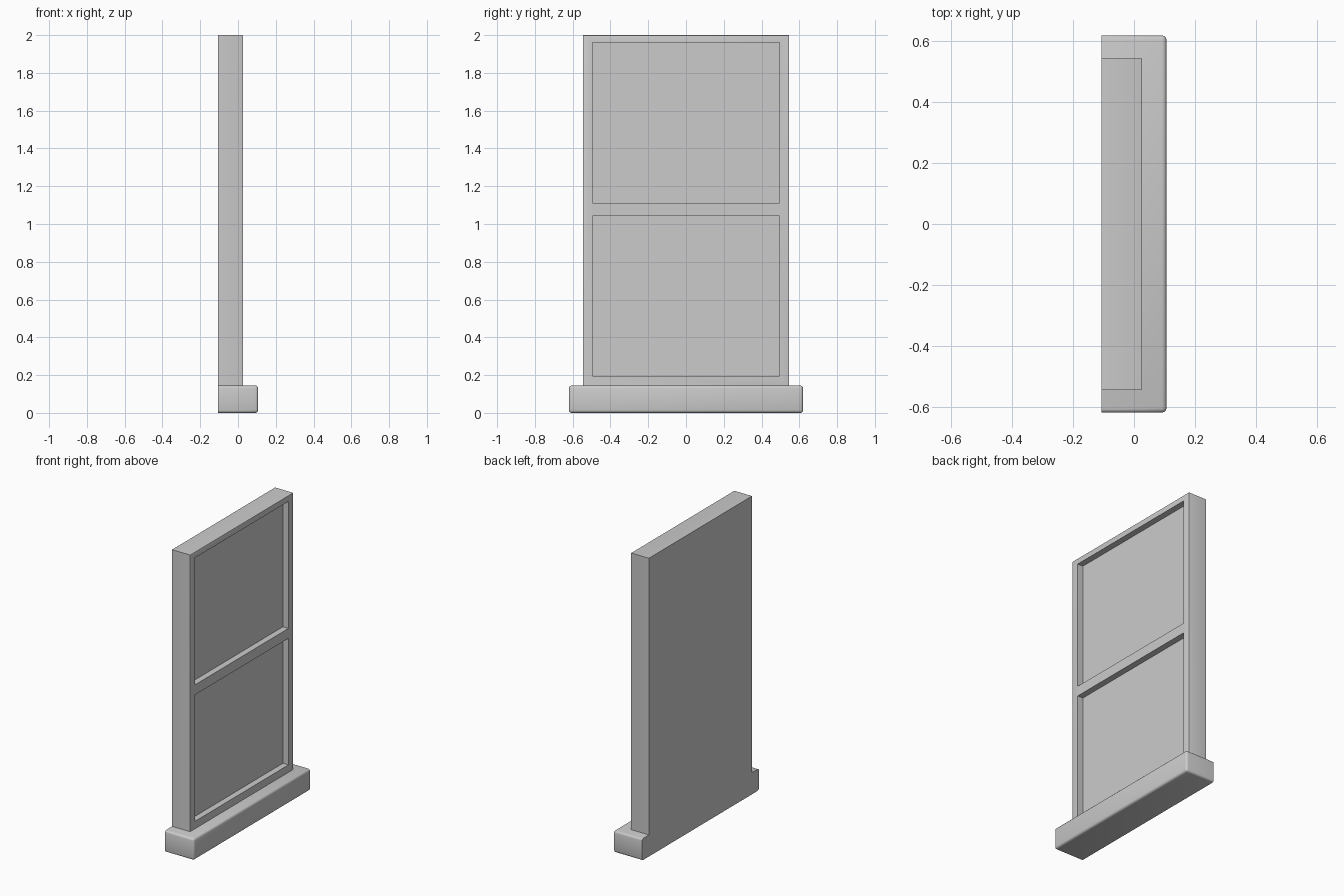
import bpy, bmesh

if "Cube" in bpy.data.objects:
    bpy.data.objects.remove(bpy.data.objects["Cube"])

BACK = -0.107
SILL_TOP = 0.145


def box(name, x, y, z, bevel=0.0, segments=3):
    """Box from ranges; bevel rounds every edge that is not in the skipped planes."""
    bm = bmesh.new()
    bmesh.ops.create_cube(bm, size=1)
    for v in bm.verts:
        v.co = [lo if c < 0 else hi for c, (lo, hi) in zip(v.co, (x, y, z))]
    if bevel:
        # keep the wall-side edges sharp
        edges = [e for e in bm.edges
                 if any(v.co.x > BACK + 1e-4 for v in e.verts)
                 and not (name == "window_frame"
                          and not all(v.co.x > BACK + 1e-4 for v in e.verts))
                 and not (name == "window_frame"
                          and all(v.co.z < SILL_TOP + 1e-4 for v in e.verts))]
        bmesh.ops.bevel(bm, geom=edges, offset=bevel, segments=segments,
                        profile=0.5, affect='EDGES', clamp_overlap=True)
    mesh = bpy.data.meshes.new(name)
    bm.to_mesh(mesh)
    bm.free()
    obj = bpy.data.objects.new(name, mesh)
    bpy.context.collection.objects.link(obj)
    return obj


def activate(obj):
    bpy.ops.object.select_all(action='DESELECT')
    obj.select_set(True)
    bpy.context.view_layer.objects.active = obj


# Projecting sill with rounded front, ends and underside
sill = box("window_sill", (BACK, 0.107), (-0.62, 0.62), (0, SILL_TOP), 0.015)

# Frame block with slightly eased front edges
frame = box("window_frame", (BACK, 0.027), (-0.546, 0.546), (SILL_TOP, 2.0), 0.005, 2)

# Two recessed panes, upper and lower
for z in ((0.195, 1.043), (1.11, 1.961)):
    cutter = box("pane_cutter", (-0.014, 0.2), (-0.496, 0.496), z)
    cutter.hide_render = True
    mod = frame.modifiers.new("pane_recess", 'BOOLEAN')
    mod.operation = 'DIFFERENCE'
    mod.solver = 'EXACT'
    mod.object = cutter
    activate(frame)
    bpy.ops.object.modifier_apply(modifier=mod.name)
    bpy.data.objects.remove(cutter, do_unlink=True)

for obj in (sill, frame):
    activate(obj)
    bpy.ops.object.shade_smooth_by_angle()
